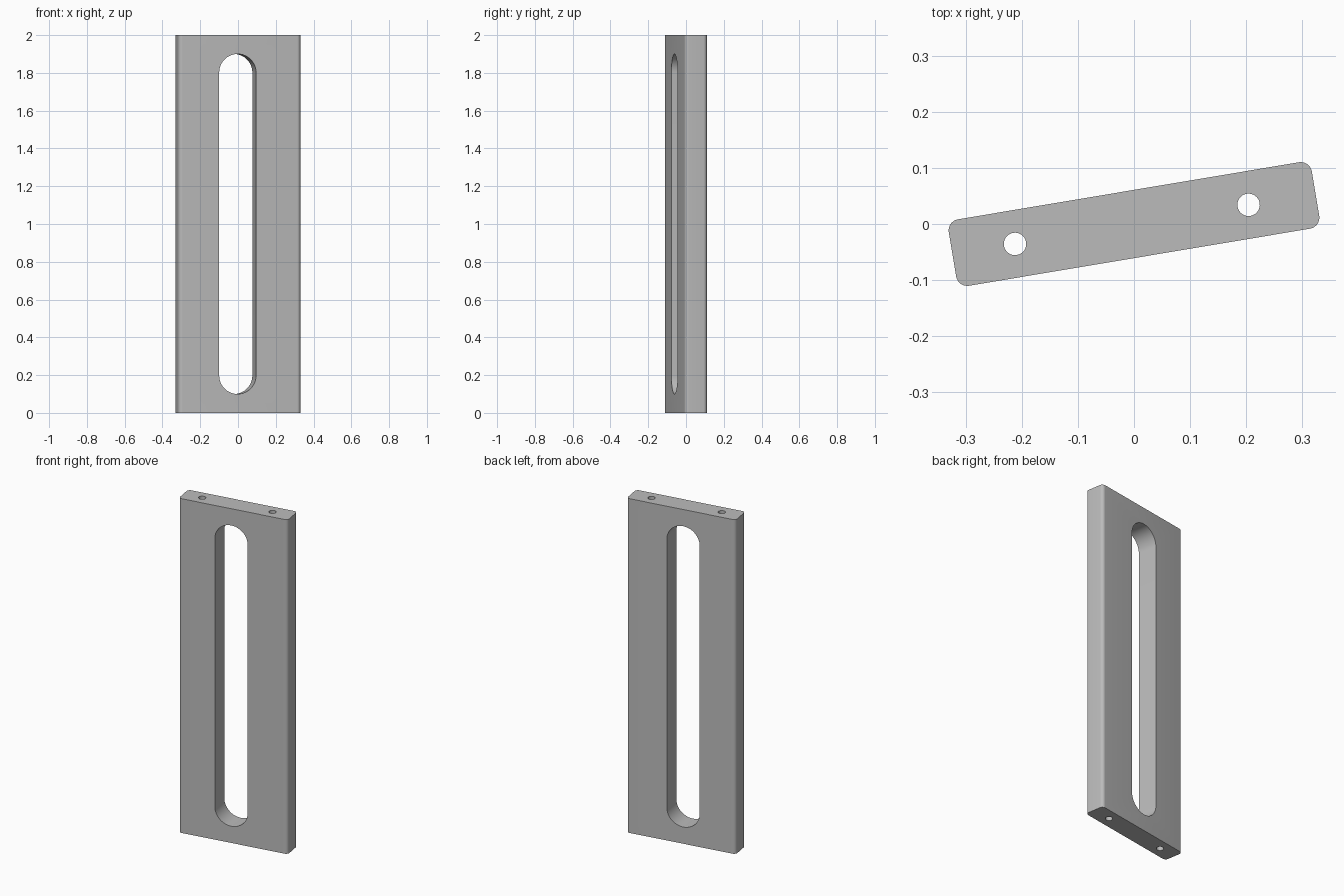
import bpy, bmesh
from math import cos, sin, pi, radians
from mathutils import Matrix

old = bpy.data.objects.get("Cube")
if old:
    bpy.data.objects.remove(old, do_unlink=True)

HALF_W, HALF_T, HEIGHT, CORNER = 0.328, 0.06, 2.0, 0.02
TURN = Matrix.Rotation(radians(9.5), 4, 'Z')

grey = bpy.data.materials.new("satin grey metal")
grey.use_nodes = True
COLOUR = (0.5, 0.5, 0.5, 1)
grey.diffuse_color = COLOUR
grey.node_tree.nodes["Principled BSDF"].inputs["Base Color"].default_value = COLOUR


def rounded_rect(hw, hh, r, steps):
    """Outline of a rectangle with round corners."""
    pts = []
    for q, (sx, sy) in enumerate([(1, 1), (-1, 1), (-1, -1), (1, -1)]):
        for i in range(steps + 1):
            a = (q + i / steps) * pi / 2
            pts.append((sx * (hw - r) + r * cos(a), sy * (hh - r) + r * sin(a)))
    return pts


def prism(name, outline, depth, matrix):
    """Extrude an outline along local z, then place it."""
    bm = bmesh.new()
    face = bm.faces.new([bm.verts.new((x, y, 0)) for x, y in outline])
    top = bmesh.ops.extrude_face_region(bm, geom=[face])["geom"]
    bmesh.ops.translate(bm, vec=(0, 0, depth),
                        verts=[v for v in top if isinstance(v, bmesh.types.BMVert)])
    bmesh.ops.remove_doubles(bm, verts=bm.verts, dist=1e-5)
    bmesh.ops.transform(bm, matrix=matrix, verts=bm.verts)
    bmesh.ops.recalc_face_normals(bm, faces=bm.faces)
    mesh = bpy.data.meshes.new(name)
    bm.to_mesh(mesh)
    bm.free()
    mesh.materials.append(grey)
    obj = bpy.data.objects.new(name, mesh)
    bpy.context.collection.objects.link(obj)
    return obj


# Upright plate with rounded vertical edges
plate = prism("slotted_plate", rounded_rect(HALF_W, HALF_T, CORNER, 8), HEIGHT, TURN)

# Long slot through the thickness
slot_place = TURN @ Matrix.Translation((-0.012, 0.2, HEIGHT / 2)) @ Matrix.Rotation(pi / 2, 4, 'X')
cutters = [prism("slot_cutter", rounded_rect(0.099, 0.9, 0.0989, 16), 0.4, slot_place)]

# Two bores running the full height
for name, x in (("right_bore_cutter", -0.215), ("left_bore_cutter", 0.207)):
    circle = [(0.02 * cos(i * pi / 16), 0.02 * sin(i * pi / 16)) for i in range(32)]
    place = TURN @ Matrix.Translation((x, 0, -0.1))
    cutters.append(prism(name, circle, HEIGHT + 0.2, place))

# Cut, apply and tidy up
bpy.context.view_layer.objects.active = plate
for cutter in cutters:
    cutter.hide_render = True
    mod = plate.modifiers.new(cutter.name, 'BOOLEAN')
    mod.operation, mod.solver, mod.object = 'DIFFERENCE', 'EXACT', cutter
    bpy.ops.object.modifier_apply(modifier=mod.name)
    bpy.data.objects.remove(cutter, do_unlink=True)

bpy.ops.object.select_all(action='DESELECT')
plate.select_set(True)
bpy.ops.object.shade_smooth_by_angle(angle=radians(30))
